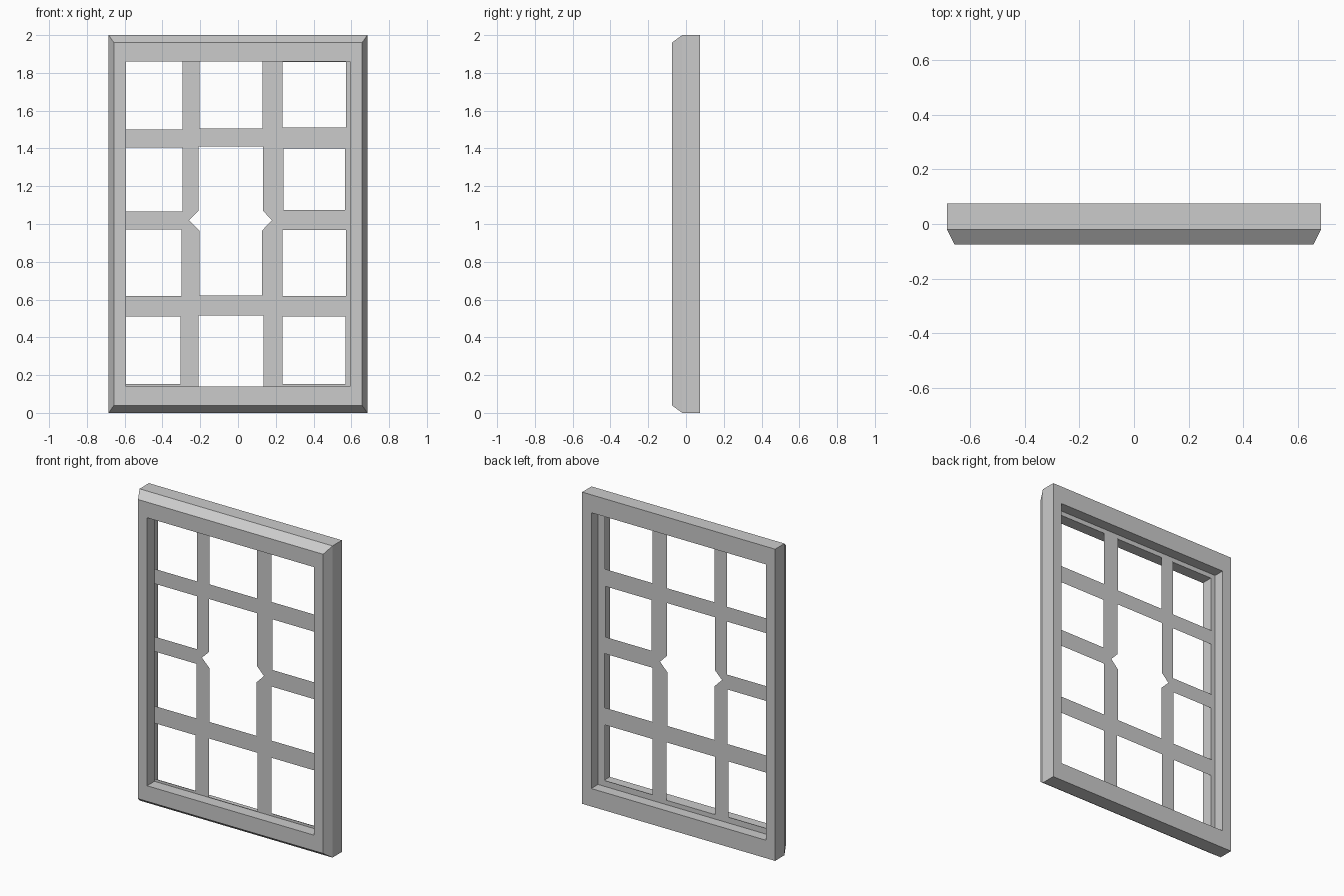
import bpy, bmesh

if "Cube" in bpy.data.objects:
    bpy.data.objects.remove(bpy.data.objects["Cube"])


def make_object(name, bm):
    bmesh.ops.recalc_face_normals(bm, faces=bm.faces)
    mesh = bpy.data.meshes.new(name)
    bm.to_mesh(mesh)
    bm.free()
    obj = bpy.data.objects.new(name, mesh)
    bpy.context.collection.objects.link(obj)
    return obj


# Outer frame: profile (half width, half height, y) swept around the rectangle
profile = [(0.657, 0.96, -0.075), (0.685, 1.0, -0.02), (0.685, 1.0, 0.075),
           (0.62, 0.885, 0.075), (0.62, 0.885, 0.0), (0.593, 0.86, 0.0),
           (0.593, 0.86, -0.075)]
bm = bmesh.new()
corners = [(-1, -1), (1, -1), (1, 1), (-1, 1)]
rings = [[bm.verts.new((sx * w, y, 1 + sz * h)) for sx, sz in corners]
         for w, h, y in profile]
for i, ring in enumerate(rings):
    nxt = rings[(i + 1) % len(rings)]
    for k in range(4):
        j = (k + 1) % 4
        bm.faces.new((ring[k], ring[j], nxt[j], nxt[k]))
make_object("window_frame", bm)


# Thin lattice sheet with irregular panes cut out
def rect(x0, x1, z0, z1):
    return [(x0, z0), (x1, z0), (x1, z1), (x0, z1)]


panes = [
    # left column
    rect(-0.597, -0.295, 1.50, 1.863), rect(-0.597, -0.295, 1.065, 1.405),
    rect(-0.597, -0.30, 0.62, 0.97), rect(-0.597, -0.305, 0.153, 0.51),
    # middle column, with the broken-out centre
    rect(-0.205, 0.13, 1.505, 1.863), rect(-0.21, 0.135, 0.14, 0.515),
    [(-0.205, 0.622), (0.127, 0.622), (0.127, 0.965), (0.18, 1.02),
     (0.132, 1.07), (0.132, 1.41), (-0.21, 1.41), (-0.21, 1.07),
     (-0.26, 1.02), (-0.205, 0.965)],
    # right column
    rect(0.235, 0.572, 1.51, 1.857), rect(0.24, 0.567, 1.075, 1.40),
    rect(0.235, 0.573, 0.62, 0.967), rect(0.235, 0.57, 0.153, 0.51),
]
bm = bmesh.new()
edges = []
for loop in [rect(-0.62, 0.62, 0.115, 1.885)] + panes:
    vs = [bm.verts.new((x, 0.006, z)) for x, z in loop]
    edges += [bm.edges.new((vs[i - 1], vs[i])) for i in range(len(vs))]
bmesh.ops.triangle_fill(bm, edges=edges, use_beauty=True, use_dissolve=False,
                        normal=(0, -1, 0))
make_object("lattice", bm)
